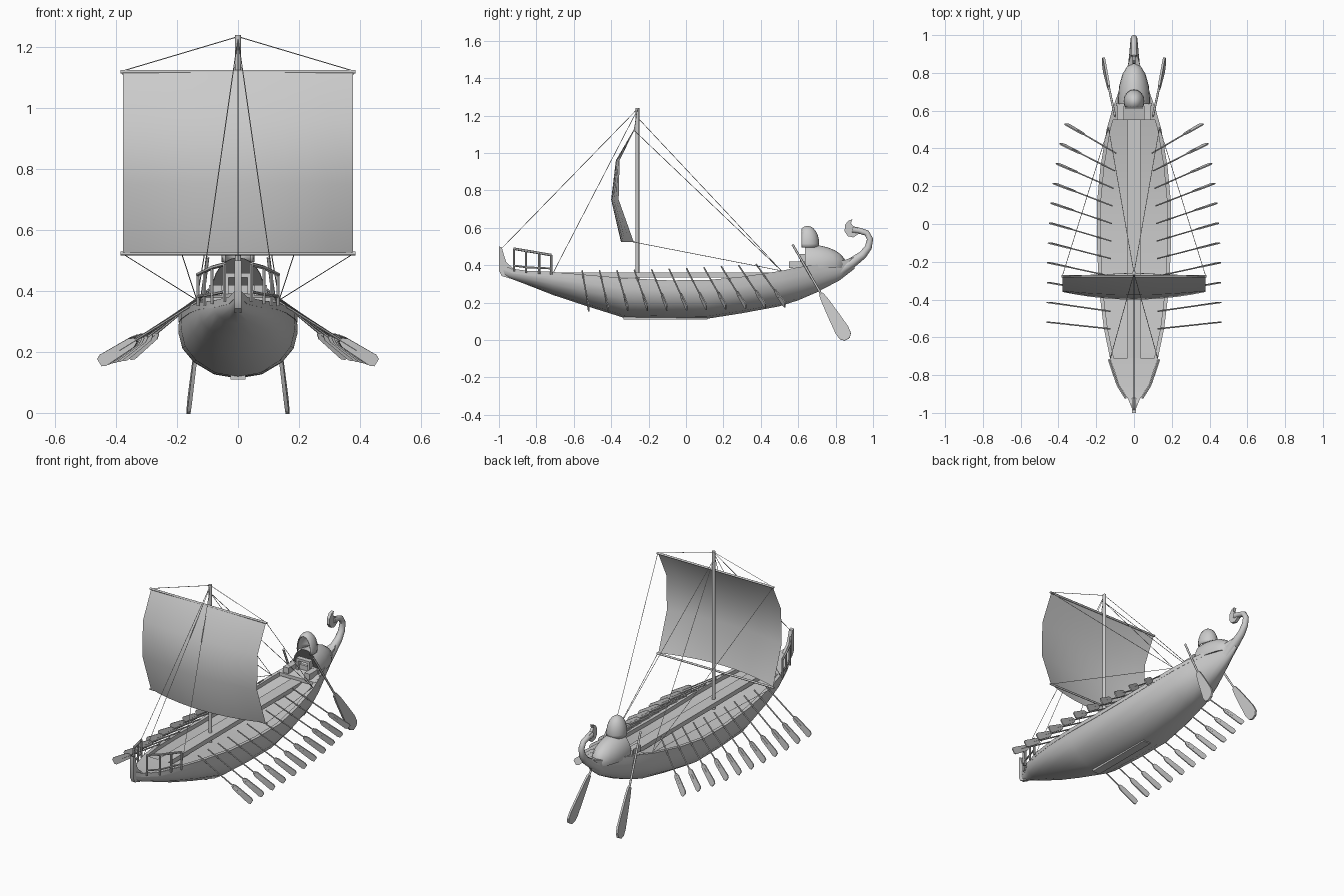
import bpy, bmesh, math
from mathutils import Vector, Matrix

if "Cube" in bpy.data.objects:
    bpy.data.objects.remove(bpy.data.objects["Cube"])


def finish(name, bm, smooth=None):
    bmesh.ops.recalc_face_normals(bm, faces=bm.faces)
    me = bpy.data.meshes.new(name)
    bm.to_mesh(me)
    bm.free()
    ob = bpy.data.objects.new(name, me)
    bpy.context.collection.objects.link(ob)
    if smooth:
        bpy.ops.object.select_all(action='DESELECT')
        ob.select_set(True)
        bpy.context.view_layer.objects.active = ob
        bpy.ops.object.shade_smooth_by_angle(angle=math.radians(smooth))
    return ob


def loft(name, rings, closed=True, caps=True, smooth=40):
    bm = bmesh.new()
    rows = [[bm.verts.new(p) for p in r] for r in rings]
    n = len(rows[0])
    for a, b in zip(rows, rows[1:]):
        for i in range(n if closed else n - 1):
            j = (i + 1) % n
            bm.faces.new((a[i], a[j], b[j], b[i]))
    if caps:
        bm.faces.new(rows[0])
        bm.faces.new(rows[-1])
    return finish(name, bm, smooth)


def tube(name, pts, radii, n=8, smooth=40):
    pts = [Vector(p) for p in pts]
    rings = []
    for i, p in enumerate(pts):
        d = (pts[min(i + 1, len(pts) - 1)] - pts[max(i - 1, 0)]).normalized()
        u = d.cross(Vector((1, 0, 0)))
        u = u.normalized() if u.length > 0.1 else Vector((0, 1, 0))
        v = d.cross(u).normalized()
        rings.append([p + (u * math.cos(k * math.tau / n) + v * math.sin(k * math.tau / n)) * radii[i]
                      for k in range(n)])
    return loft(name, rings, smooth=smooth)


def rod(name, a, b, r, n=8):
    return tube(name, [a, b], [r, r], n, 50 if n > 4 else None)


def rope(a, b):
    rod("rope", a, b, 0.0016, 4)


def box(name, c, s):
    bm = bmesh.new()
    bmesh.ops.create_cube(bm, size=1, matrix=Matrix.Translation(c) @ Matrix.Diagonal((*s, 1)))
    return finish(name, bm)


def side_plate(name, prof, t):
    return loft(name, [[(x, y, z) for y, z in prof] for x in (-t, t)], smooth=30)


def blade(name, a, b, prof, flat, t):
    # flat paddle running from a to b, thin along the flat direction
    a, b = Vector(a), Vector(b)
    d = (b - a).normalized()
    w = d.cross(Vector(flat)).normalized()
    n = d.cross(w)
    out = [a.lerp(b, f) + w * h for f, h in prof] + [a.lerp(b, f) - w * h for f, h in reversed(prof)]
    return loft(name, [[p + n * k for p in out] for k in (-t, t)], smooth=30)


# hull stations: y, half width, keel z, rim z
ST = [(-.985, .008, .345, .40), (-.93, .03, .325, .377), (-.85, .08, .295, .366), (-.71, .127, .24, .36),
      (-.55, .16, .187, .347), (-.33, .187, .118, .328), (-.1, .196, .115, .316), (.11, .196, .113, .317),
      (.3, .178, .143, .335), (.5, .145, .18, .365), (.6, .117, .212, .385), (.7, .082, .255, .40),
      (.82, .038, .318, .415), (.9, .016, .38, .44)]
SECTION = [(0, 0), (.4, .065), (.74, .26), (.93, .48), (1, .74), (.985, 1)]


def station(y):
    for a, b in zip(ST, ST[1:]):
        if a[0] <= y <= b[0]:
            f = (y - a[0]) / (b[0] - a[0])
            return [p + (q - p) * f for p, q in zip(a, b)]


def deck_strip(name, y0, y1, width, dz, t):
    ys = [y0] + [s[0] for s in ST if y0 < s[0] < y1] + [y1]
    rings = []
    for y in ys:
        _, w, k, r = station(y)
        w *= width
        rings.append([(-w, y, r + dz), (w, y, r + dz), (w, y, r + dz - t), (-w, y, r + dz - t)])
    return loft(name, rings, smooth=30)


# hull shell
rings = []
for y, w, k, r in ST:
    half = [(w * u, y, k + (r - k) * v) for u, v in SECTION]
    rings.append([(-x, a, z) for x, a, z in half[:0:-1]] + half)
hull = loft("hull", rings, closed=False, caps=False, smooth=60)
box("keel", (0, -.11, .118), (.05, .45, .016))

# gunwale rails along the rim
for s in (-1, 1):
    rr = []
    for y, w, k, r in ST:
        i = max(w - .02, .001)
        rr.append([(s * w, y, r + .003), (s * i, y, r + .003), (s * i, y, r - .02), (s * w, y, r - .02)])
    loft("gunwale", rr, smooth=30)

# decks and gangway
deck_strip("rowing_deck", -.75, .6, .94, -.022, .006)
deck_strip("bow_deck", -.93, -.71, .95, .004, .02)
deck_strip("stern_deck", .55, .88, .95, .004, .02)
box("gangway", (0, -.06, .348), (.07, 1.32, .026))

# bow post
side_plate("bow_post", [(-1, .5), (-.985, .495), (-.975, .46), (-.96, .415), (-.915, .375),
                        (-.94, .328), (-.985, .342), (-1, .37)], .011)

# stern post with curl and fan tip
tube("stern_post", [(0, .82, .37), (0, .89, .415), (0, .945, .455), (0, .975, .495), (0, .984, .54),
                    (0, .966, .572), (0, .93, .583), (0, .89, .59)],
     [.035, .027, .022, .019, .017, .016, .016, .018], 10)
side_plate("stern_fan", [(.925, .568), (.895, .548), (.865, .555), (.848, .58), (.85, .615), (.868, .638),
                         (.89, .645), (.882, .625), (.895, .607), (.925, .598)], .009)

# bow railings
for s in (-1, 1):
    top, low = [], []
    for y in (-.92, -.855, -.785, -.72):
        _, w, k, r = station(y)
        x = s * (w + .008)
        zt = .488 - (y + .92) * .17
        rod("railing_post", (x, y, r - .01), (x, y, zt), .006, 6)
        top.append((x, y, zt))
        low.append((x, y, r + .022))
    tube("top_railing", top, [.007] * 4, 6)
    tube("low_railing", low, [.005] * 4, 6)

# mast and yards
rod("mast", (0, -.26, .3), (0, -.26, 1.24), .0105, 10)
for z in (1.12, .523):
    rod("yard", (-.385, -.277, z), (.385, -.277, z), .006, 8)

# billowed sail
rows = [(1.12, -.277, -.282), (.96, -.355, -.375), (.75, -.36, -.4), (.525, -.28, -.348)]
loft("sail", [[(.378 * i / 5, ye + (yc - ye) * (1 - (i / 5) ** 2), z) for i in range(-5, 6)]
              for z, ye, yc in rows], closed=False, caps=False, smooth=60)

# rigging
rope((0, -.26, 1.235), (0, -.985, .49))
for s in (-1, 1):
    cleat = (s * .135, .51, .37)
    rope((0, -.26, 1.235), (s * .38, -.277, 1.122))
    rope((0, -.26, 1.23), (s * .125, -.71, .36))
    rope((0, -.26, 1.19), cleat)
    rope((s * .38, -.277, 1.12), cleat)
    rope((s * .38, -.277, .523), cleat)

# rowing oars
for s in (-1, 1):
    for i in range(11):
        f = i / 10
        ty = .53 - 1.05 * f
        tip = Vector((s * (.455 - .095 * (1 - f) ** 3), ty, .165 + .02 * (1 - f) ** 2))
        grip = Vector((s * (.125 - .03 * (1 - f) ** 3), ty - .155 + .12 * f, .37 + .035 * (1 - f) ** 2))
        neck = grip.lerp(tip, .64)
        rod("oar_shaft", grip, grip.lerp(tip, .8), .004, 6)
        blade("oar_blade", neck, tip, [(0, .008), (.12, .017), (.9, .021), (1, .014)], (0, 1, 0), .003)

# steering oars
for s in (-1, 1):
    a, b = Vector((s * .1, .57, .51)), Vector((s * .163, .862, .004))
    rod("steering_shaft", a, a.lerp(b, .75), .006, 8)
    blade("steering_blade", a.lerp(b, .52), b,
          [(0, .012), (.15, .02), (.5, .031), (.8, .039), (.93, .034), (1, .016)], (1, 0, 0), .006)


def dome(name, c, r, front, closed):
    # upper part of an ellipsoid cut flat at the front
    bm = bmesh.new()
    bmesh.ops.create_uvsphere(bm, u_segments=16, v_segments=12, radius=1,
                              matrix=Matrix.Translation(c) @ Matrix.Diagonal((*r, 1)))
    for co, no in (((0, 0, c[2] - .02), (0, 0, -1)), ((0, front, 0), (0, -1, 0))):
        res = bmesh.ops.bisect_plane(bm, geom=bm.verts[:] + bm.edges[:] + bm.faces[:],
                                     plane_co=co, plane_no=no, clear_outer=True)
    if closed:
        bmesh.ops.holes_fill(bm, edges=[e for e in bm.edges if e.is_boundary])
    ob = finish(name, bm, 50)
    if not closed:
        m = ob.modifiers.new("shell", 'SOLIDIFY')
        m.thickness = .006
    return ob


# stern cabin, hood and steersman's seat
dome("cabin", (0, .655, .405), (.085, .2, .105), .635, True)
dome("hood", (0, .65, .515), (.055, .062, .095), .617, False)
box("door_lintel", (0, .625, .452), (.09, .03, .014))
for s in (-1, 1):
    box("door_jamb", (s * .038, .625, .42), (.014, .03, .06))
    box("seat_arm", (s * .07, .59, .402), (.035, .08, .035))
box("seat_back", (0, .632, .40), (.19, .016, .04))
